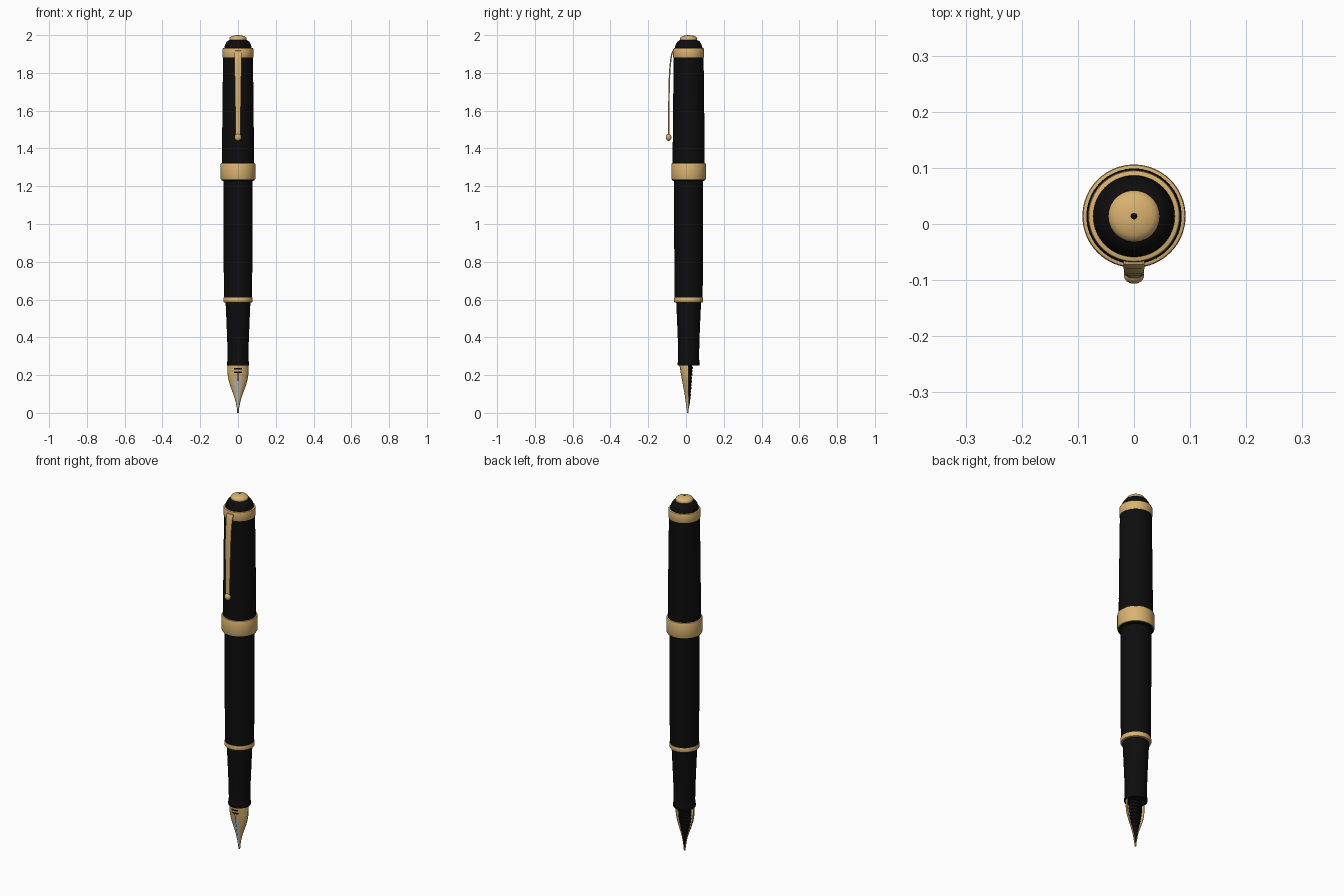
import bpy, bmesh, math

if "Cube" in bpy.data.objects:
    bpy.data.objects.remove(bpy.data.objects["Cube"])

CY = 0.014  # pen axis


def material(name, rgb):
    m = bpy.data.materials.new(name)
    m.diffuse_color = (*rgb, 1)
    m.use_nodes = True
    m.node_tree.nodes["Principled BSDF"].inputs["Base Color"].default_value = m.diffuse_color
    return m


BLACK = material("black_lacquer", (0.004, 0.004, 0.004))
GOLD = material("gold", (0.70, 0.45, 0.16))
SILVER = material("silver", (0.50, 0.49, 0.47))


def finish(name, bm, mats, angle=35):
    bmesh.ops.recalc_face_normals(bm, faces=bm.faces)
    me = bpy.data.meshes.new(name)
    bm.to_mesh(me)
    bm.free()
    ob = bpy.data.objects.new(name, me)
    bpy.context.collection.objects.link(ob)
    for m in mats:
        me.materials.append(m)
    bpy.ops.object.select_all(action='DESELECT')
    ob.select_set(True)
    bpy.context.view_layer.objects.active = ob
    bpy.ops.object.shade_smooth_by_angle(angle=math.radians(angle))
    return ob


def loft(bm, rings, closed=True, caps=True):
    vs = [[bm.verts.new(p) for p in r] for r in rings]
    n = len(vs[0])
    for a, b in zip(vs, vs[1:]):
        for i in range(n if closed else n - 1):
            j = (i + 1) % n
            bm.faces.new((a[i], a[j], b[j], b[i]))
    if caps:
        bm.faces.new(vs[0])
        bm.faces.new(vs[-1])


def lathe(name, profile, mat, n=64):
    bm = bmesh.new()
    loft(bm, [[(r * math.cos(2 * math.pi * i / n), CY + r * math.sin(2 * math.pi * i / n), z)
               for i in range(n)] for r, z in profile])
    return finish(name, bm, [mat])


def ring(name, r, z0, z1, mat=GOLD, b=0.005):
    lathe(name, [(r - b, z0), (r - b * 0.3, z0 + b * 0.3), (r, z0 + b),
                 (r, z1 - b), (r - b * 0.3, z1 - b * 0.3), (r - b, z1)], mat)


def lerp(table, z):
    for (z0, a), (z1, b) in zip(table, table[1:]):
        if z <= z1:
            return a + (b - a) * (z - z0) / (z1 - z0)
    return table[-1][1]


# Turned body, bottom to top
lathe("grip_section", [(0.050, 0.250), (0.057, 0.252), (0.059, 0.260), (0.057, 0.272), (0.055, 0.29),
                       (0.057, 0.38), (0.061, 0.48), (0.066, 0.59)], BLACK)
ring("grip_ring", 0.077, 0.585, 0.612)
lathe("barrel", [(0.074, 0.61), (0.0755, 0.75), (0.077, 1.0), (0.077, 1.25)], BLACK)
lathe("cap_lip", [(0.080, 1.228), (0.087, 1.231), (0.087, 1.24)], BLACK)
ring("cap_band", 0.092, 1.235, 1.322)
lathe("cap", [(0.085, 1.31), (0.0845, 1.40), (0.082, 1.65), (0.079, 1.89)], BLACK)
ring("clip_ring", 0.082, 1.880, 1.931)
lathe("crown", [(0.073, 1.928), (0.072, 1.938), (0.067, 1.953), (0.059, 1.966), (0.046, 1.974),
                (0.036, 1.976)], BLACK)
lathe("finial", [(0.040, 1.970), (0.045, 1.975), (0.046, 1.981), (0.043, 1.988), (0.034, 1.994),
                 (0.020, 1.998), (0.006, 1.9995)], GOLD)
lathe("finial_dot", [(0.006, 1.998), (0.006, 2.0)], BLACK, 24)

# Pocket clip: tapered strip following a bent path (y, z, half width)
path = [(-0.060, 1.916, 0.019), (-0.069, 1.914, 0.019), (-0.075, 1.900, 0.019), (-0.080, 1.870, 0.018),
        (-0.085, 1.820, 0.0175), (-0.088, 1.760, 0.017), (-0.090, 1.650, 0.015), (-0.092, 1.465, 0.012)]
bm = bmesh.new()
sections = []
for k, (y, z, w) in enumerate(path):
    a, b = path[max(k - 1, 0)], path[min(k + 1, len(path) - 1)]
    ty, tz = b[0] - a[0], b[1] - a[1]
    l = math.hypot(ty, tz)
    ny, nz = tz / l * 0.004, -ty / l * 0.004
    sections.append([(sx * w, y + s * ny, z + s * nz)
                     for sx, s in ((-1, -0.8), (1, -0.8), (1, 0.5), (0.7, 1), (-0.7, 1), (-1, 0.5))])
loft(bm, sections)
finish("pocket_clip", bm, [GOLD])

bm = bmesh.new()
bmesh.ops.create_uvsphere(bm, u_segments=24, v_segments=16, radius=1)
for v in bm.verts:
    v.co = (v.co.x * 0.018, -0.092 + v.co.y * 0.0145, 1.459 + v.co.z * 0.019)
finish("clip_ball", bm, [GOLD])

# Nib: curved shell with a silver inlay in the middle
WIDTH = [(0, 0.0025), (0.025, 0.0045), (0.05, 0.009), (0.075, 0.015), (0.10, 0.0235), (0.125, 0.033),
         (0.15, 0.042), (0.175, 0.049), (0.20, 0.053), (0.23, 0.054), (0.27, 0.052)]
FRONT = [(0, 0.008), (0.10, -0.006), (0.18, -0.021), (0.27, -0.036)]


def nib_point(u, z, out=0.0):
    f = lerp(FRONT, z)
    a = u * math.pi / 2
    return (lerp(WIDTH, z) * math.sin(a), f + (0.014 - f) * (1 - math.cos(a)) - out, z)


COLS, ROWS = 24, 54
bm = bmesh.new()
loft(bm, [[nib_point(-1 + 2 * i / COLS, 0.27 * k / ROWS) for i in range(COLS + 1)]
          for k in range(ROWS + 1)], closed=False, caps=False)
for f in bm.faces:
    c = f.calc_center_median()
    if c.z < 0.195 and abs(c.x) < lerp(WIDTH, c.z) * (0.5 if c.z < 0.15 else 0.5 - (c.z - 0.15) * 6):
        f.material_index = 1
nib = finish("nib", bm, [GOLD, SILVER])
mod = nib.modifiers.new("thickness", 'SOLIDIFY')
mod.thickness = 0.003
mod.offset = 0


# Thin dark plates on the nib: slit and vent slots
def nib_plate(name, u, z0, z1):
    bm = bmesh.new()
    loft(bm, [[nib_point(u * (-1 + i / 4), z0 + (z1 - z0) * k / 12, 0.0025) for i in range(9)]
              for k in range(13)], closed=False, caps=False)
    finish(name, bm, [BLACK])


nib_plate("nib_slit", 0.018, 0.02, 0.21)
for i, z in enumerate((0.211, 0.229)):
    nib_plate(f"vent_slot_{i + 1}", 0.25, z, z + 0.009)

# Feed: half-round finned body behind the nib
BACK = [(0.02, 0.014), (0.05, 0.020), (0.10, 0.026), (0.16, 0.031), (0.27, 0.038)]
bm = bmesh.new()
rings = []
levels = [(0.02, 1), (0.05, 1), (0.085, 1)]
for k in range(9):
    z = 0.09 + k * 0.018
    levels += [(z, 1), (z + 0.010, 1), (z + 0.011, 0.88), (z + 0.017, 0.88)]
for z, s in levels + [(0.27, 1)]:
    w, b = lerp(WIDTH, z) * 0.74 * s, (lerp(BACK, z) - 0.006) * s
    rings.append([(w * math.cos(math.pi * i / 20), 0.006 + b * math.sin(math.pi * i / 20), z)
                  for i in range(21)])
loft(bm, rings)
finish("feed", bm, [BLACK])
